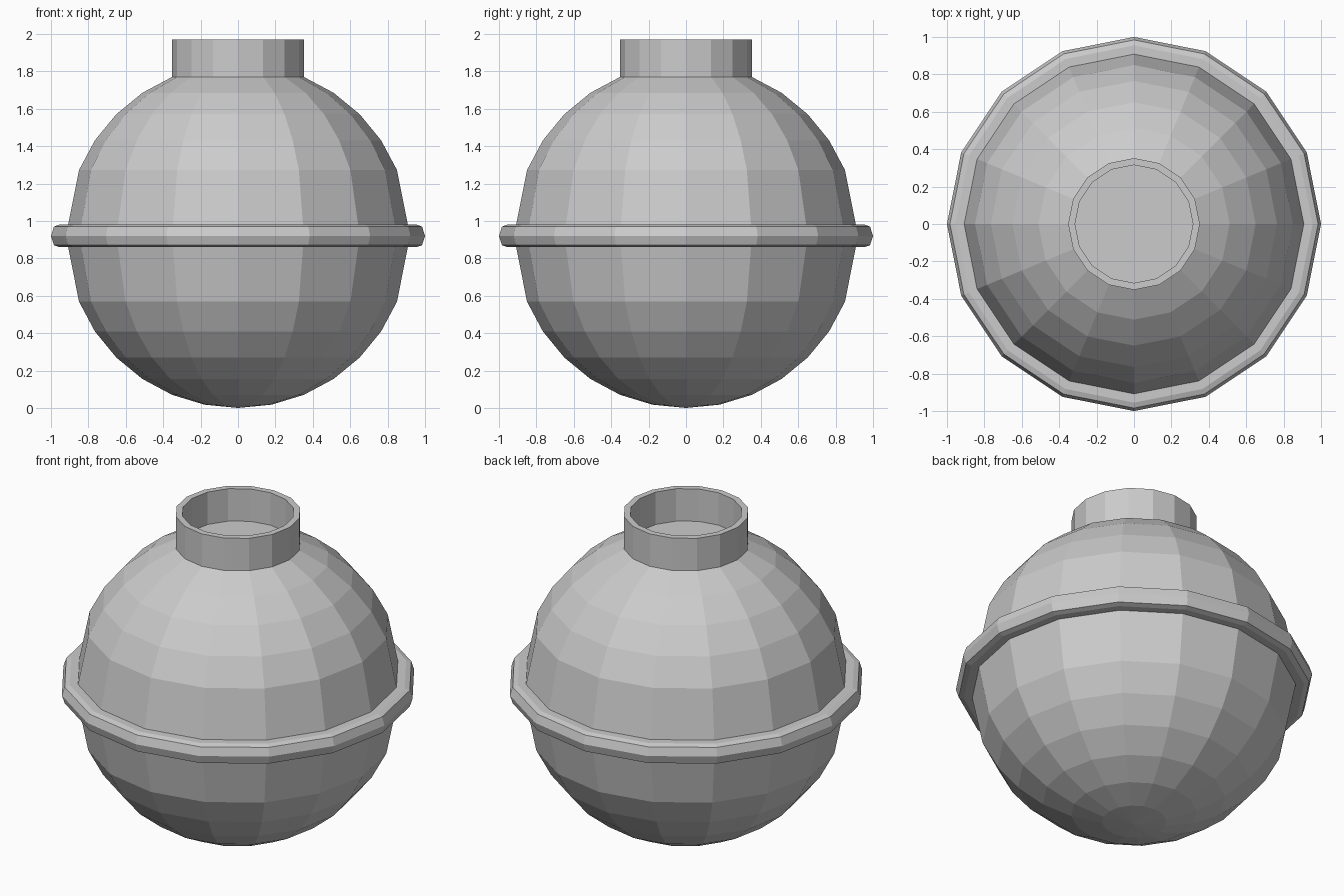
import bpy
import bmesh
from math import sin, cos, pi, radians

SIDES = 16
MID_Z = 0.92
RADIUS = 0.92

cube = bpy.data.objects.get("Cube")
if cube:
    bpy.data.objects.remove(cube, do_unlink=True)

grey = bpy.data.materials.new("plain grey")
grey.use_nodes = True
colour = (0.6, 0.6, 0.6, 1)
grey.diffuse_color = colour
grey.node_tree.nodes["Principled BSDF"].inputs["Base Color"].default_value = colour


def lathe(name, profile, closed=False):
    """Spin a (radius, height) profile round z; zero radius makes a pole."""
    bm = bmesh.new()
    rings = []
    for r, z in profile:
        if r < 1e-5:
            rings.append([bm.verts.new((0, 0, z))] * SIDES)
        else:
            rings.append([bm.verts.new((r * cos(2 * pi * i / SIDES),
                                        r * sin(2 * pi * i / SIDES), z))
                          for i in range(SIDES)])
    pairs = list(zip(rings, rings[1:]))
    if closed:
        pairs.append((rings[-1], rings[0]))
    for low, high in pairs:
        for i in range(SIDES):
            j = (i + 1) % SIDES
            corners = dict.fromkeys((low[i], low[j], high[j], high[i]))
            bm.faces.new(list(corners))
    bmesh.ops.recalc_face_normals(bm, faces=bm.faces)
    mesh = bpy.data.meshes.new(name)
    bm.to_mesh(mesh)
    bm.free()
    mesh.materials.append(grey)
    obj = bpy.data.objects.new(name, mesh)
    bpy.context.collection.objects.link(obj)
    return obj


def arc(step):
    """Point on the ball outline, counted in sixteenths of a half turn."""
    a = radians(step * 11.25)
    return RADIUS * cos(a), MID_Z + RADIUS * sin(a)


# Round body: tall bands beside the middle, neck opening above
body = [arc(s) for s in range(-8, 7) if abs(s) != 1]
neck_r, neck_z = body[-1]

# Hollow neck with a floor level with its base
inner_r, top_z = 0.315, 1.97
neck = [(neck_r, top_z), (inner_r, top_z), (inner_r, neck_z), (0, neck_z)]
lathe("body_and_neck", body + neck)

# Raised band round the middle with softened edges
half = [(0.89, 0.06), (0.955, 0.06), (0.984, 0.05)]
band = [(r, MID_Z + h) for r, h in half] + [(1.0, MID_Z)]
band += [(r, MID_Z - h) for r, h in reversed(half)]
lathe("middle_band", band, closed=True)
